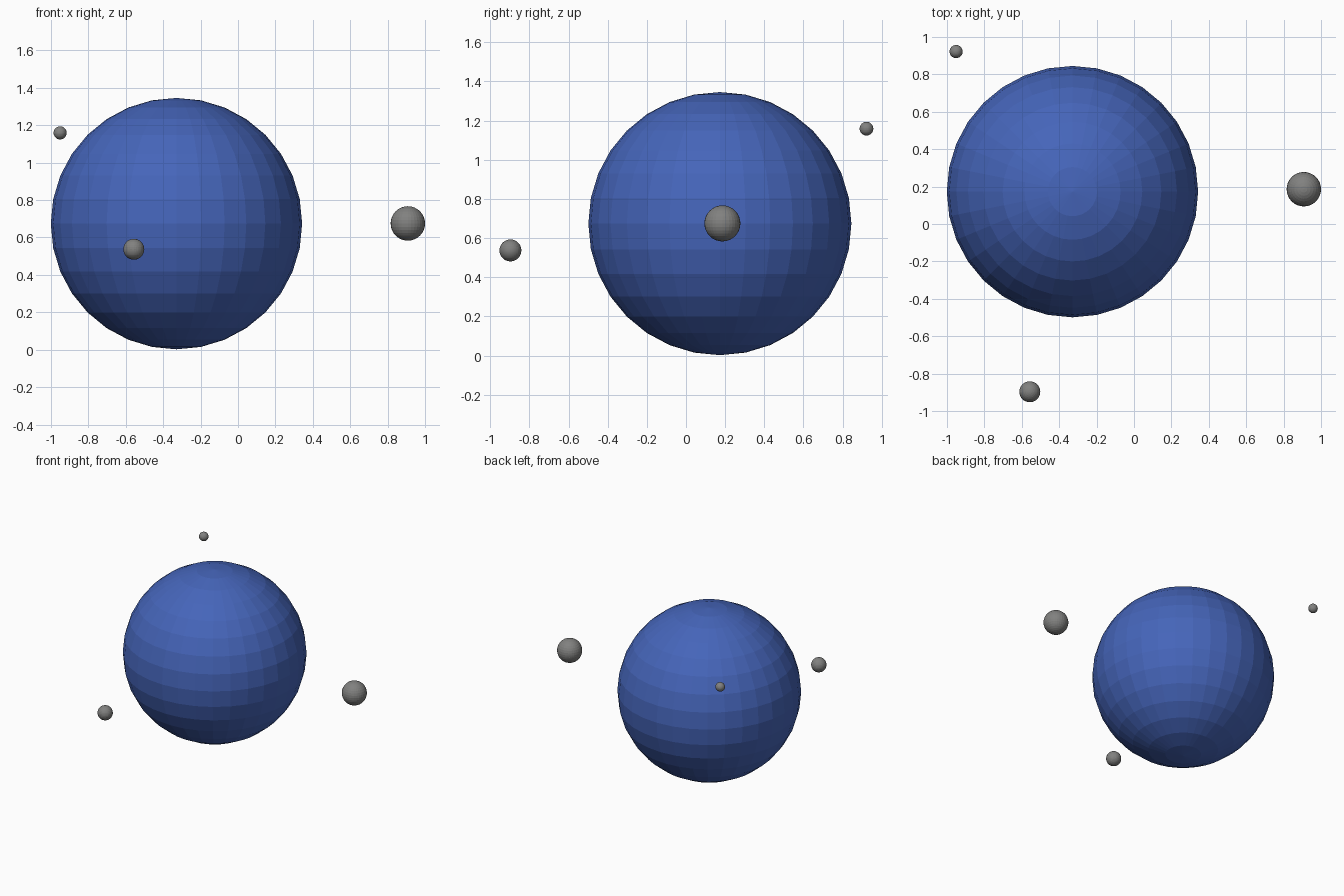
import bpy

if "Cube" in bpy.data.objects:
    bpy.data.objects.remove(bpy.data.objects["Cube"])


def make_material(name, colour):
    mat = bpy.data.materials.new(name)
    mat.diffuse_color = (*colour, 1.0)
    mat.use_nodes = True
    mat.node_tree.nodes["Principled BSDF"].inputs["Base Color"].default_value = mat.diffuse_color
    return mat


blue = make_material("planet blue", (0.06, 0.13, 0.49))
grey = make_material("moon grey", (0.22, 0.22, 0.215))


def add_ball(name, centre, radius, mat):
    """Flat-faced UV sphere with vertical poles."""
    bpy.ops.mesh.primitive_uv_sphere_add(
        segments=32, ring_count=16, radius=radius, location=centre)
    ball = bpy.context.object
    ball.name = name
    ball.data.materials.append(mat)
    return ball


# Large planet
add_ball("planet", (-0.329, 0.173, 0.674), 0.672, blue)

# Three moons, largest to smallest
moons = {
    "large_moon": ((0.908, 0.186, 0.675), 0.092),
    "medium_moon": ((-0.557, -0.897, 0.537), 0.056),
    "small_moon": ((-0.951, 0.922, 1.159), 0.035),
}
for name, (centre, radius) in moons.items():
    add_ball(name, centre, radius, grey)
